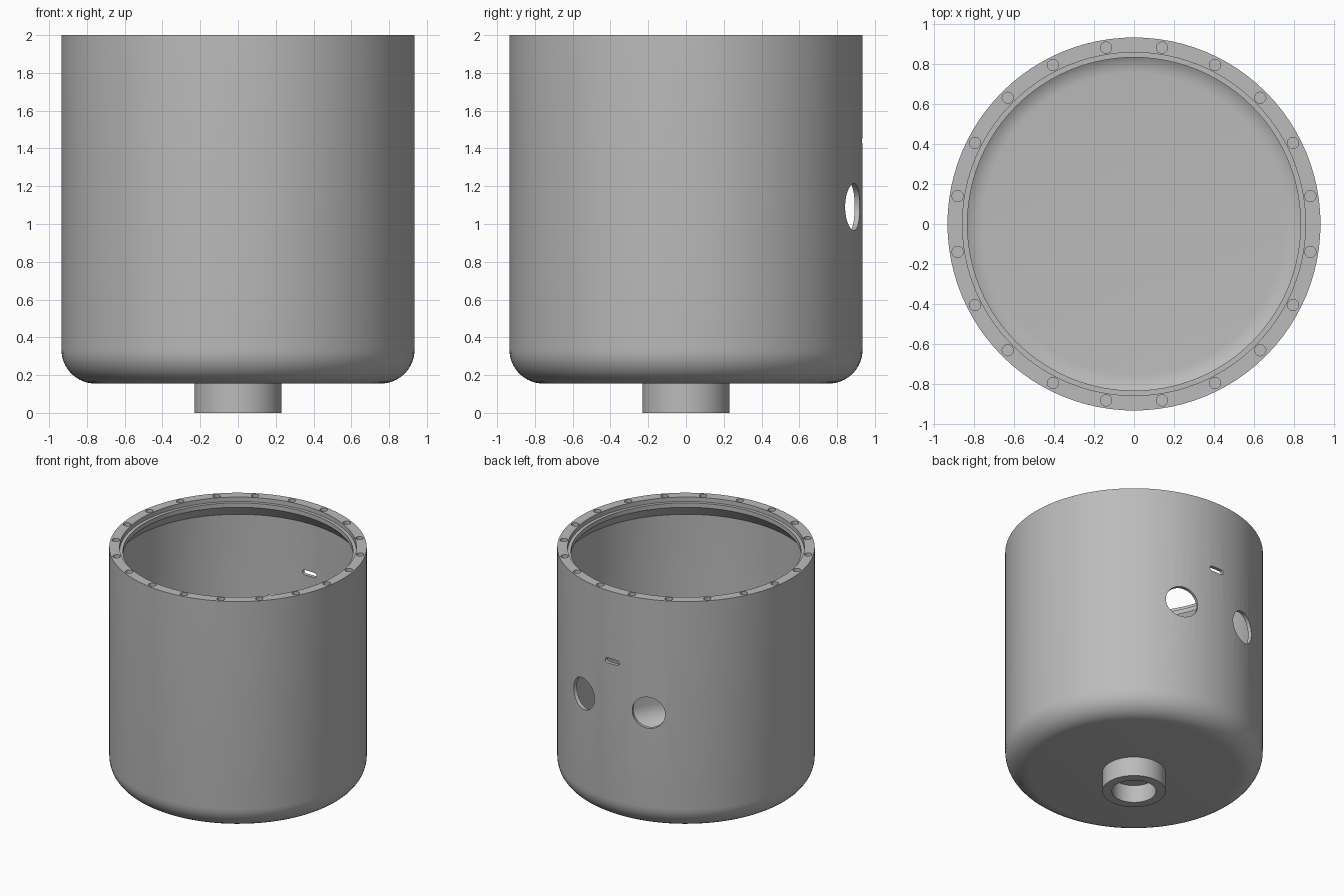
import bpy
import bmesh
from math import sin, cos, pi, radians
from mathutils import Matrix, Vector

cube = bpy.data.objects.get("Cube")
if cube:
    bpy.data.objects.remove(cube)

SEGMENTS = 96

metal = bpy.data.materials.new("grey metal")
metal.use_nodes = True
GREY = (0.5, 0.5, 0.5, 1)
metal.diffuse_color = GREY
metal.node_tree.nodes["Principled BSDF"].inputs["Base Color"].default_value = GREY


def make_object(name, bm):
    bmesh.ops.recalc_face_normals(bm, faces=bm.faces)
    mesh = bpy.data.meshes.new(name)
    bm.to_mesh(mesh)
    bm.free()
    mesh.materials.append(metal)
    obj = bpy.data.objects.new(name, mesh)
    bpy.context.collection.objects.link(obj)
    return obj


def lathe(name, profile):
    """Spin an (r, z) profile that starts and ends on the axis."""
    bm = bmesh.new()
    verts = [bm.verts.new((r, 0, z)) for r, z in profile]
    edges = [bm.edges.new(pair) for pair in zip(verts, verts[1:])]
    bmesh.ops.spin(bm, geom=verts + edges, cent=(0, 0, 0), axis=(0, 0, 1),
                   angle=2 * pi, steps=SEGMENTS, use_duplicate=False)
    bmesh.ops.remove_doubles(bm, verts=bm.verts, dist=1e-5)
    return make_object(name, bm)


def fillet(wall, floor, radius, steps=10):
    """Quarter round from the floor out to the wall."""
    return [(wall - radius + radius * sin(a), floor + radius - radius * cos(a))
            for a in (i * pi / 2 / steps for i in range(steps + 1))]


def add_cylinder(bm, radius, depth, matrix, segments=32):
    bmesh.ops.create_cone(bm, cap_ends=True, segments=segments, radius1=radius,
                          radius2=radius, depth=depth, matrix=matrix)


def cut(target, name, bm):
    cutter = make_object(name, bm)
    cutter.hide_render = True
    mod = target.modifiers.new(name, 'BOOLEAN')
    mod.operation = 'DIFFERENCE'
    mod.solver = 'EXACT'
    mod.object = cutter
    bpy.context.view_layer.objects.active = target
    bpy.ops.object.modifier_apply(modifier=name)
    bpy.data.objects.remove(cutter)


# Vessel: rounded outside, stepped mouth, sloped lip underside, thin wall
outside = [(0, 0.155)] + fillet(0.935, 0.155, 0.18)
mouth = [(0.935, 2), (0.86, 2), (0.86, 1.965), (0.835, 1.965),
         (0.835, 1.93), (0.907, 1.84)]
inside = fillet(0.907, 0.183, 0.152)[::-1] + [(0, 0.183)]
vessel = lathe("vessel", outside + mouth + inside)

# Blind bolt holes round the rim
bm = bmesh.new()
for i in range(20):
    a = radians(18 * i + 9)
    spot = Vector((0.895 * cos(a), 0.895 * sin(a), 2))
    add_cylinder(bm, 0.028, 0.1, Matrix.Translation(spot), 24)
cut(vessel, "bolt_holes", bm)

# Two round ports at the back
bm = bmesh.new()
for side in (-1, 1):
    turn = Matrix.Rotation(radians(18 * side), 4, 'Z')
    place = Matrix.Translation((0, 0.92, 1.09)) @ Matrix.Rotation(pi / 2, 4, 'X')
    add_cylinder(bm, 0.125, 0.2, turn @ place, 48)
cut(vessel, "round_ports", bm)

# Narrow slot with rounded ends between the ports
bm = bmesh.new()
half, radius = 0.043, 0.02
outline = []
for side in (1, -1):
    for i in range(9):
        a = -pi / 2 + pi * i / 8
        outline.append((side * (half + radius * cos(a)), side * radius * sin(a)))
face = bm.faces.new([bm.verts.new((x, 0.82, 1.44 + z)) for x, z in outline])
extruded = bmesh.ops.extrude_face_region(bm, geom=[face])["geom"]
bmesh.ops.translate(bm, vec=(0, 0.2, 0),
                    verts=[v for v in extruded if isinstance(v, bmesh.types.BMVert)])
cut(vessel, "slot", bm)

# Hollow drain neck under the floor
neck = lathe("drain_neck", [(0, 0.14), (0.16, 0.14), (0.16, 0), (0.23, 0),
                            (0.23, 0.17), (0, 0.17)])

for obj in (vessel, neck):
    bpy.ops.object.select_all(action='DESELECT')
    obj.select_set(True)
    bpy.context.view_layer.objects.active = obj
    bpy.ops.object.shade_smooth_by_angle(angle=radians(30))
